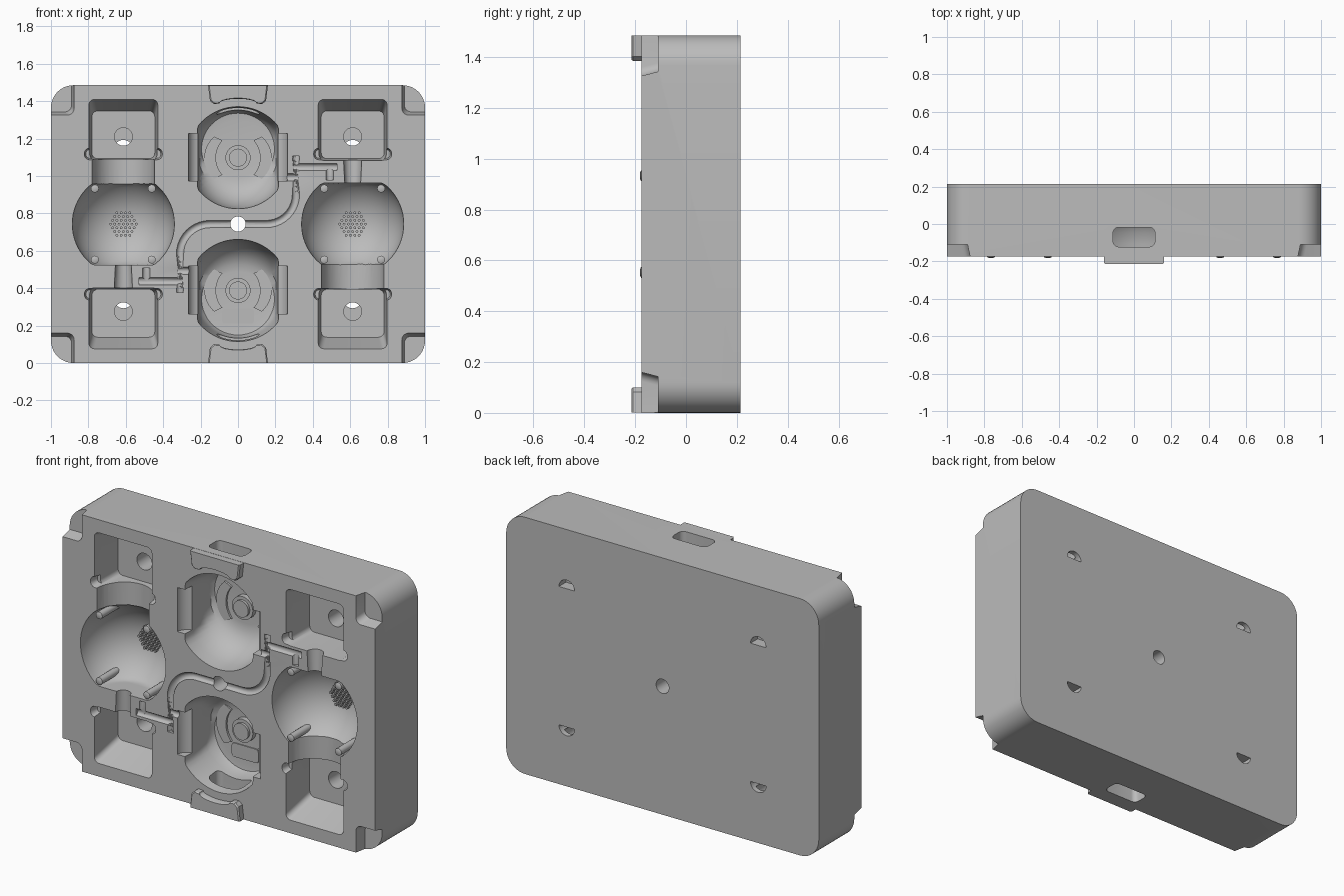
import bpy, bmesh
from math import sin, cos, pi, hypot
from mathutils import Vector

if "Cube" in bpy.data.objects:
    bpy.data.objects.remove(bpy.data.objects["Cube"])

H = 1.485            # plate height
C = H / 2            # centre height
F, B = -0.175, 0.215  # front and back faces
R = 0.273            # cavity radius

grey = bpy.data.materials.new("plain grey")
grey.use_nodes = True
grey.diffuse_color = (0.5, 0.5, 0.5, 1)
grey.node_tree.nodes["Principled BSDF"].inputs["Base Color"].default_value = (0.5, 0.5, 0.5, 1)


def add_rings(bm, rings):
    """Skin closed rings of equal length and cap both ends."""
    loops = [[bm.verts.new(p) for p in ring] for ring in rings]
    n = len(loops[0])
    for a, b in zip(loops, loops[1:]):
        for i in range(n):
            j = (i + 1) % n
            bm.faces.new((a[i], a[j], b[j], b[i]))
    bm.faces.new(loops[0][::-1])
    bm.faces.new(loops[-1])


def solid(name, *parts):
    bm = bmesh.new()
    for rings in parts:
        add_rings(bm, rings)
    bmesh.ops.remove_doubles(bm, verts=bm.verts, dist=1e-6)
    bmesh.ops.recalc_face_normals(bm, faces=bm.faces)
    me = bpy.data.meshes.new(name)
    bm.to_mesh(me)
    bm.free()
    me.materials.append(grey)
    ob = bpy.data.objects.new(name, me)
    bpy.context.collection.objects.link(ob)
    return ob


def rrect(x0, x1, z0, z1, r, n=6):
    """Rounded rectangle outline in x, z."""
    pts = []
    for k, (cx, cz) in enumerate(((x1 - r, z1 - r), (x0 + r, z1 - r), (x0 + r, z0 + r), (x1 - r, z0 + r))):
        pts += [(cx + r * cos((k + i / n) * pi / 2), cz + r * sin((k + i / n) * pi / 2)) for i in range(n + 1)]
    return pts


def at_y(outline, y):
    return [(x, y, z) for x, z in outline]


def prism(outline, y0, y1):
    return [at_y(outline, y0), at_y(outline, y1)]


def tube(path, r, n=20, r_end=None):
    """Round bar along a path."""
    path = [Vector(p) for p in path]
    rings = []
    for i, p in enumerate(path):
        d = path[min(i + 1, len(path) - 1)] - path[max(i - 1, 0)]
        q = d.to_track_quat('Z', 'Y')
        rr = r_end if r_end and i == len(path) - 1 else r
        rings.append([p + q @ Vector((rr * cos(2 * pi * k / n), rr * sin(2 * pi * k / n), 0)) for k in range(n)])
    return rings


def cut(*parts):
    """Subtract a shape from the plate."""
    tool = solid("cutter", *parts)
    tool.hide_render = True
    mod = plate.modifiers.new("cut", 'BOOLEAN')
    mod.operation, mod.solver, mod.object = 'DIFFERENCE', 'EXACT', tool
    bpy.context.view_layer.objects.active = plate
    bpy.ops.object.modifier_apply(modifier=mod.name)
    bpy.data.objects.remove(tool)


def clamp(v, m):
    return max(-m, min(m, v))


# Main plate
plate = solid("mould_plate", prism(rrect(-1, 1, 0, H, 0.12, 10), F, B))
finished = [plate]

# Corner notches
for sx in (-1, 1):
    for sz in (-1, 1):
        def corner(a, b):
            return [(sx * x, C + sz * z) for x, z in rrect(a, 1.1, b, 0.9, 0.035)]
        cut([at_y(corner(0.87, 0.575), F - 0.03), at_y(corner(0.89, 0.6), -0.11)])

# Ball cavities with necks; the right side is the left turned half way round
for s, side in ((1, "right"), (-1, "left")):
    cx = -0.613 * s

    def P(x, y, z):
        return (cx + s * x, y, C + s * z)

    rings = []
    for a in [-1] + list(range(0, 17)):
        rad, y = (R, F - 0.05) if a < 0 else (R * cos(a * pi / 33), F + R * sin(a * pi / 33))
        rings.append([P(rad * cos(k * pi / 32), y, clamp(rad * sin(k * pi / 32), 0.22)) for k in range(64)])
    cut(rings)
    cut(tube([P(0, F - 0.002, 0.2), P(0, F - 0.002, 0.36)], 0.167, 40))
    cut(tube([P(0, F - 0.002, -0.2), P(0, F - 0.002, -0.36)], 0.042, 24, 0.05))

    # Square pockets, ledges and through holes
    for sz in (-1, 1):
        def Q(outline, y):
            return [(cx + x, y, C + sz * z) for x, z in outline]
        cut([Q(rrect(-0.185, 0.185, 0.34, 0.67, 0.03), F - 0.01),
             Q(rrect(-0.168, 0.168, 0.35, 0.605, 0.03), 0.02)])
        cut([Q(rrect(-0.21, 0.21, 0.342, 0.408, 0.03), F - 0.01),
             Q(rrect(-0.2, 0.2, 0.352, 0.398, 0.02), F + 0.05)])
        cut([Q([(0.048 * cos(k * pi / 16), 0.467 + 0.048 * sin(k * pi / 16)) for k in range(32)], y)
             for y in (-0.02, 0.185)])
        half = [(0.05 * cos(k * pi / 16), 0.4 + 0.05 * sin(k * pi / 16)) for k in range(17)]
        cut([Q(half, 0.15), Q(half, B + 0.02)])

    # Runner channel with branches
    y = F - 0.003
    path = [(0, 0), (0.15, 0)] + [(0.15 + 0.16 * sin(k * pi / 20), 0.16 - 0.16 * cos(k * pi / 20))
                                  for k in range(1, 11)] + [(0.31, 0.365)]
    branches = [path, [(0.3, 0.305), (0.53, 0.305)], [(0.49, 0.235), (0.49, 0.31)], [(0.225, 0.25), (0.32, 0.25)]]
    for line in branches:
        cut(tube([(s * u, y, C + s * w) for u, w in line], 0.02, 14))

    # Pins and a field of small pegs
    pins = [tube([P(u, 0.06, w), P(u, F - 0.002, w), P(u, F - 0.006, w)], 0.021, 16, 0.012)
            for u in (-0.152, 0.152) for w in (-0.19, 0.19)]
    finished.append(solid(side + "_cavity_pins", *pins))
    step = 0.023
    pegs = []
    for j in range(-3, 4):
        for i in range(-4, 5):
            u, w = (i + (j % 2) / 2) * step, j * step * 0.87
            if hypot(u, w) < 0.074:
                pegs.append(tube([P(u, 0.12, w), P(u, 0.065, w)], 0.0075, 8))
    finished.append(solid(side + "_cavity_pegs", *pegs))

# Middle cavities: steep toward the plate edge, rounded toward the centre
soft = [(R, -0.05), (R, 0), (0.268, 0.07), (0.252, 0.13), (0.225, 0.18), (0.185, 0.22), (0.14, 0.24), (0.1, 0.245)]
steep = [R, R, 0.264, 0.258, 0.252, 0.246, 0.238, 0.2]
FLOOR = F + 0.245
for sz, side in ((1, "upper"), (-1, "lower")):
    cz = C + sz * 0.355
    rings = []
    for (r0, d), r1 in zip(soft, steep):
        ring = []
        for k in range(64):
            a = k * pi / 32
            t = 0.5 + 0.5 * sin(a)
            rad = r0 + (r1 - r0) * t
            side_limit = 0.217 - max(d, 0) * 0.06
            ring.append((clamp(rad * cos(a), side_limit), F + d, cz + sz * rad * sin(a)))
        rings.append(ring)
    cut(rings)
    for sx in (-1, 1):  # side ears
        cut(tube([(sx * 0.2, F - 0.003, cz - 0.125), (sx * 0.2, F - 0.003, cz + 0.13)], 0.066, 24))

    # Edge slot opening into the cavity
    slot = rrect(-0.112, 0.112, -0.122, -0.018, 0.03)
    cut([[(x, y, C + sz * h) for x, y in slot] for h in (0.56, C + 0.05)])

    # Floor boss and curved pads
    boss = [tube([(0, FLOOR + 0.02, cz), (0, FLOOR - 0.03, cz)], 0.067, 32),
            tube([(0, FLOOR, cz), (0, FLOOR - 0.045, cz)], 0.048, 32)]
    finished.append(solid(side + "_floor_boss", *boss))
    pads = []
    for sx in (-1, 1):
        arc = [k * pi / 40 for k in range(-10, 11)]
        out = [(sx * 0.18 * cos(a), cz + 0.16 * sin(a)) for a in arc]
        inn = [(sx * 0.118 * cos(a), cz + 0.13 * sin(a)) for a in reversed(arc)]
        pads.append(prism(out + inn, FLOOR + 0.02, FLOOR - 0.012))
    finished.append(solid(side + "_floor_pads", *pads))

    # Locating tab with an arched inner edge
    arch = [(0.1 * cos(k * pi / 12), C + sz * (0.645 + 0.025 * sin(k * pi / 12))) for k in range(13)]
    lip = [(-0.13, 0.642), (-0.15, 0.66), (-0.16, C - 0.001), (0.16, C - 0.001), (0.15, 0.66), (0.13, 0.642)]
    outline = arch + [(x, C + sz * z) for x, z in lip]
    tab = [at_y(outline, F + 0.02), at_y(outline, -0.208),
           [(x * 0.96, -0.215, C + sz * (C - 0.001) + (z - C - sz * (C - 0.001)) * 0.95) for x, z in outline]]
    finished.append(solid(side + "_locating_tab", tab))

finished.append(solid("lower_floor_plate", prism(rrect(-0.085, 0.085, 0.21, 0.29, 0.015), FLOOR + 0.01, FLOOR - 0.006)))

# Central feed hole
cut(tube([(0, F - 0.05, C), (0, B + 0.05, C)], 0.041, 32))

bpy.ops.object.select_all(action='DESELECT')
for ob in finished:
    ob.select_set(True)
bpy.context.view_layer.objects.active = plate
bpy.ops.object.shade_smooth_by_angle(angle=0.5)
